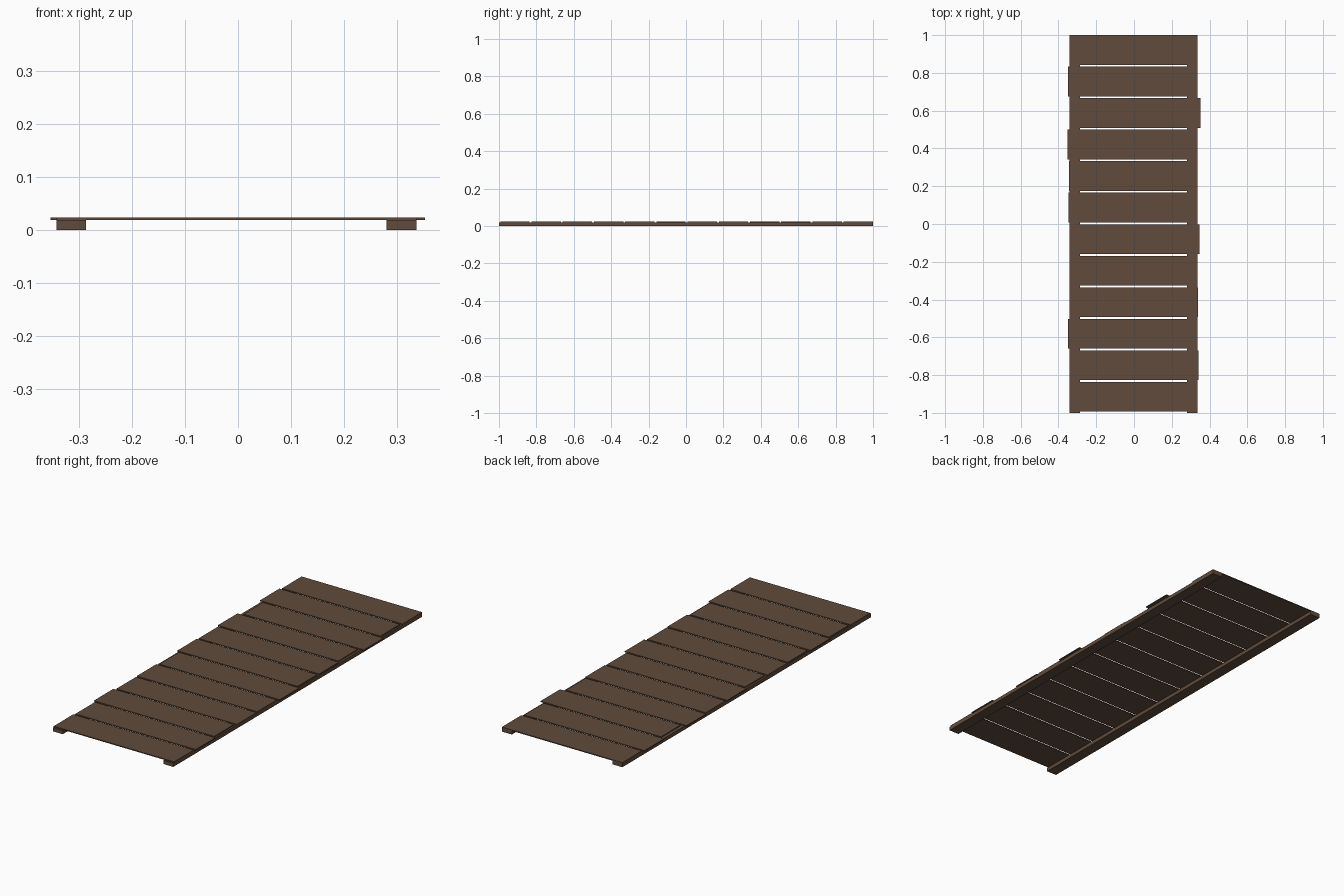
import bpy

if "Cube" in bpy.data.objects:
    bpy.data.objects.remove(bpy.data.objects["Cube"])

wood = bpy.data.materials.new("dark brown wood")
wood.diffuse_color = (0.118, 0.070, 0.043, 1.0)
wood.use_nodes = True
wood.node_tree.nodes["Principled BSDF"].inputs["Base Color"].default_value = wood.diffuse_color


def box(name, x0, x1, y0, y1, z0, z1):
    """Axis-aligned box between two corners."""
    bpy.ops.mesh.primitive_cube_add(
        size=1, location=((x0 + x1) / 2, (y0 + y1) / 2, (z0 + z1) / 2))
    ob = bpy.context.object
    ob.name = name
    ob.scale = (x1 - x0, y1 - y0, z1 - z0)
    bpy.ops.object.transform_apply(location=False, rotation=False, scale=True)
    ob.data.materials.append(wood)
    return ob


RAIL_TOP, TOP = 0.0185, 0.0235
LEFT, RIGHT, RAIL_W = -0.342, 0.336, 0.056

# Two long rails under the deck
box("left_rail", LEFT, LEFT + RAIL_W, -1, 1, 0, RAIL_TOP)
box("right_rail", RIGHT - RAIL_W, RIGHT, -1, 1, 0, RAIL_TOP)

# Cross planks, each shifted slightly sideways, from back to front
PITCH, DEPTH = 0.1669, 0.157
shifts = [0, -0.008, 0.016, -0.011, -0.002, -0.006,
          0.010, 0, 0.003, -0.008, 0.005, 0]
for i, s in enumerate(shifts):
    back = 1 - i * PITCH
    box(f"plank_{i + 1}", LEFT + s, RIGHT + s, back - DEPTH, back, RAIL_TOP, TOP)
